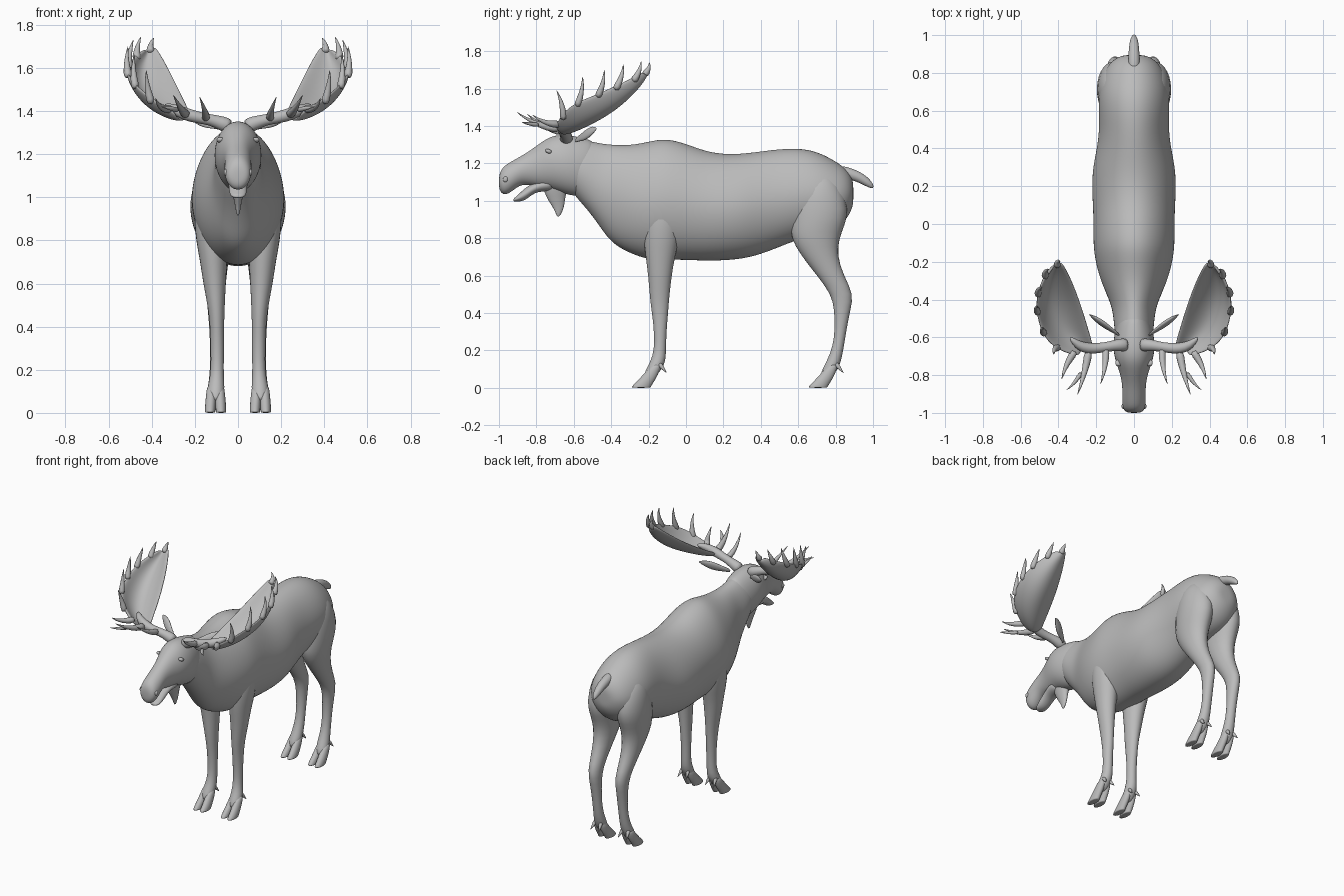
import bpy, bmesh, math
from mathutils import Vector as V

coat = bpy.data.materials.new("grey_coat")
coat.diffuse_color = (0.5, 0.5, 0.5, 1)


def finish(name, bm, mirror=False, sub=1, thick=0):
    bmesh.ops.recalc_face_normals(bm, faces=bm.faces)
    me = bpy.data.meshes.new(name)
    bm.to_mesh(me)
    bm.free()
    me.materials.append(coat)
    ob = bpy.data.objects.new(name, me)
    bpy.context.collection.objects.link(ob)
    for p in me.polygons:
        p.use_smooth = True
    if mirror:
        ob.modifiers.new("mirror", 'MIRROR').use_mirror_merge = False
    if thick:
        m = ob.modifiers.new("thickness", 'SOLIDIFY')
        m.thickness, m.offset = thick, 0
    if sub:
        m = ob.modifiers.new("smooth", 'SUBSURF')
        m.levels = m.render_levels = sub
    return ob


def add_loft(bm, rings, n=16, taper=0):
    """Skin elliptical rings given as (centre, radius vector u, radius vector v)."""
    loops = []
    for c, u, v in rings:
        loop = []
        for i in range(n):
            a = 2 * math.pi * i / n
            k = 1 - taper * max(0, math.sin(a))
            loop.append(bm.verts.new(V(c) + V(u) * math.cos(a) * k + V(v) * math.sin(a)))
        loops.append(loop)
    for a, b in zip(loops, loops[1:]):
        for i in range(n):
            bm.faces.new((a[i], a[(i + 1) % n], b[(i + 1) % n], b[i]))
    bm.faces.new(loops[0])
    bm.faces.new(loops[-1])


def along_y(name, rows, taper=0.0):
    """Rows of (y, top, bottom, half width)."""
    bm = bmesh.new()
    add_loft(bm, [((0, y, (t + b) / 2), (w, 0, 0), (0, 0, (t - b) / 2)) for y, t, b, w in rows], 20, taper)
    return finish(name, bm, sub=2)


def add_column(bm, rows, n=14):
    """Rows of (z, x, y, x radius, y radius)."""
    add_loft(bm, [((x, y, z), (rx, 0, 0), (0, ry, 0)) for z, x, y, rx, ry in rows], n)


def add_tube(bm, pts, n=8):
    """Points of (x, y, z, radius)."""
    rings = []
    for i, p in enumerate(pts):
        a, b = pts[max(i - 1, 0)], pts[min(i + 1, len(pts) - 1)]
        d = (V(b[:3]) - V(a[:3])).normalized()
        u = d.cross(V((0.3, 0.2, 1))).normalized()
        rings.append((p[:3], u * p[3], d.cross(u) * p[3]))
    add_loft(bm, rings, n)


def add_tine(bm, root, tip, r, bend=(0, 0, 0)):
    root, tip = V(root), V(tip)
    pts = []
    for t, k in ((0, 1), (0.3, 0.8), (0.65, 0.45), (0.93, 0.14), (1, 0.04)):
        p = root.lerp(tip, t) + V(bend) * 4 * t * (1 - t)
        pts.append((*p, r * k))
    add_tube(bm, pts)


# Torso with neck, from throat to rump
along_y("torso", [
    (-.64, 1.31, 1.10, .07), (-.60, 1.335, 1.03, .10), (-.53, 1.325, .955, .108), (-.46, 1.31, .86, .115),
    (-.40, 1.303, .77, .135), (-.30, 1.30, .715, .18), (-.20, 1.32, .68, .208), (-.11, 1.34, .68, .22),
    (0, 1.31, .68, .218), (.1, 1.27, .675, .222), (.2, 1.253, .677, .227), (.3, 1.255, .685, .222),
    (.4, 1.268, .71, .20), (.5, 1.28, .75, .187), (.6, 1.285, .79, .19), (.7, 1.268, .81, .19),
    (.8, 1.215, .84, .165), (.86, 1.17, .90, .125), (.89, 1.12, .96, .075), (.895, 1.08, 1.0, .03)], .1)

# Head, lower jaw and dewlap
along_y("head", [
    (-.48, 1.31, 1.08, .06), (-.52, 1.33, 1.03, .09), (-.58, 1.345, 1.02, .105), (-.65, 1.357, 1.035, .113),
    (-.72, 1.35, 1.06, .102), (-.78, 1.31, 1.07, .078), (-.84, 1.265, 1.085, .064), (-.89, 1.235, 1.085, .062),
    (-.94, 1.208, 1.04, .064), (-.975, 1.185, 1.03, .06), (-.995, 1.155, 1.05, .045), (-1.0, 1.12, 1.08, .02)])
along_y("lower_jaw", [
    (-.70, 1.14, 1.05, .06), (-.76, 1.12, 1.05, .055), (-.81, 1.10, 1.045, .045), (-.86, 1.07, 1.0, .042),
    (-.90, 1.03, .995, .038), (-.918, 1.015, .996, .025), (-.922, 1.01, 1.0, .01)])
bm = bmesh.new()
add_column(bm, [(1.12, 0, -.69, .05, .09), (1.05, 0, -.70, .035, .062), (1.0, 0, -.692, .022, .045),
                (.96, 0, -.68, .014, .028), (.925, 0, -.682, .008, .012), (.915, 0, -.683, .003, .004)])
finish("dewlap", bm)

# Eyes with a thin lid rim, and nostrils
bm = bmesh.new()
add_loft(bm, [((x, -.735, 1.265), (0, .019 * k, -.004 * k), (0, 0, .013 * k))
              for x, k in ((.06, .9), (.088, 1), (.096, .75), (.099, .2))], 12)
finish("eyes", bm, mirror=True)
bm = bmesh.new()
add_loft(bm, [((x, -.965, 1.115), (0, .014 * k, .008 * k), (0, -.006 * k, .016 * k))
              for x, k in ((.04, 1), (.061, 1), (.065, .6), (.066, .15))], 10)
finish("nostrils", bm, mirror=True)

# Ears: flattened leaves pointing out and back
bm = bmesh.new()
base, tip = V((.075, -.59, 1.325)), V((.238, -.478, 1.385))
axis = (tip - base).normalized()
up = V((0, .35, .94)).normalized()
side = axis.cross(up).normalized()
add_loft(bm, [(base.lerp(tip, t), up * r, side * r * .4) for t, r in
              ((0, .018), (.2, .02), (.42, .034), (.65, .036), (.85, .023), (.96, .009), (1, .002))], 12)
finish("ears", bm, mirror=True)

# Tail
bm = bmesh.new()
add_tube(bm, [(0, .80, 1.165, .03), (0, .87, 1.147, .033), (0, .93, 1.125, .028), (0, .97, 1.098, .023),
              (0, .993, 1.078, .013), (0, 1.0, 1.07, .004)], 12)
finish("tail", bm, sub=2)

# Front legs
bm = bmesh.new()
add_column(bm, [
    (1.08, .12, -.11, .04, .05), (1.0, .12, -.115, .078, .10), (.9, .122, -.125, .085, .105),
    (.8, .12, -.13, .077, .10), (.7, .113, -.138, .064, .08), (.6, .109, -.139, .054, .064),
    (.47, .099, -.142, .037, .052), (.38, .097, -.138, .033, .042), (.3, .096, -.138, .032, .034),
    (.2, .096, -.138, .03, .032), (.14, .1, -.15, .037, .042), (.1, .103, -.172, .042, .042), (.05, .104, -.2, .03, .035)])
finish("front_legs", bm, mirror=True)

# Hind legs with thighs and hocks
bm = bmesh.new()
add_column(bm, [
    (1.16, .085, .71, .05, .07), (1.08, .1, .71, .09, .125), (.95, .107, .718, .095, .158),
    (.87, .108, .705, .09, .148), (.8, .108, .69, .081, .133), (.71, .108, .71, .066, .10),
    (.6, .106, .772, .05, .073), (.5, .102, .837, .041, .062), (.42, .1, .836, .036, .045),
    (.32, .098, .828, .032, .032), (.22, .098, .815, .031, .03), (.14, .1, .79, .037, .04),
    (.1, .103, .77, .042, .042), (.05, .104, .745, .03, .035)])
finish("hind_legs", bm, mirror=True)

# Cloven hooves and dewclaws for both leg pairs
for name, y in (("front_hooves", -.155), ("hind_hooves", .79)):
    bm = bmesh.new()
    for s in (-1, 1):
        x = .104 + s * .02
        add_column(bm, [(.13, x, y, .02, .025), (.09, x, y - .022, .025, .038),
                        (.05, x + s * .003, y - .048, .026, .046), (.015, x + s * .005, y - .078, .026, .053),
                        (.004, x + s * .005, y - .084, .025, .054), (0, x + s * .005, y - .085, .024, .053)], 10)
        add_tine(bm, (x, y + .01, .13), (x + s * .012, y + .052, .08), .016)
    finish(name, bm, mirror=True)

# Antler beams and forward brow tines
bm = bmesh.new()
add_tube(bm, [(.03, -.64, 1.325, .04), (.08, -.64, 1.345, .034), (.13, -.648, 1.36, .026), (.19, -.658, 1.37, .028),
              (.25, -.66, 1.388, .032), (.30, -.64, 1.41, .025), (.34, -.60, 1.43, .008)], 12)
add_tine(bm, (.15, -.655, 1.365), (.178, -.85, 1.465), .024, (-.012, 0, -.02))
add_tine(bm, (.24, -.67, 1.385), (.30, -.905, 1.475), .027, (-.008, 0, -.025))
add_tine(bm, (.278, -.785, 1.405), (.357, -.878, 1.42), .015, (0, -.012, 0))
add_tine(bm, (.31, -.67, 1.41), (.382, -.822, 1.46), .025, (.012, 0, -.02))
finish("antler_beams", bm, mirror=True)

# Antler palms: cupped sheets between an inner rear edge and an outer edge
inner = [(.215, -.65, 1.38), (.235, -.58, 1.42), (.26, -.49, 1.475), (.29, -.40, 1.535),
         (.325, -.31, 1.605), (.36, -.24, 1.665), (.385, -.205, 1.70)]
outer = [(.29, -.70, 1.395), (.39, -.675, 1.45), (.475, -.61, 1.52), (.515, -.49, 1.565),
         (.515, -.39, 1.61), (.48, -.29, 1.655), (.43, -.23, 1.69)]
bm = bmesh.new()
rows = []
for a, b in zip(inner, outer):
    a, b = V(a), V(b)
    sag = V((.03, .03, -.08)) * (b - a).length / .24
    rows.append([bm.verts.new(a.lerp(b, i / 6) + sag * 4 * (i / 6) * (1 - i / 6)) for i in range(7)])
for r, q in zip(rows, rows[1:]):
    for i in range(6):
        bm.faces.new((r[i], r[i + 1], q[i + 1], q[i]))
finish("antler_palms", bm, mirror=True, sub=2, thick=.018)

# Points rising from the outer rim of each palm
bm = bmesh.new()
for root, tip in (((.40, -.655, 1.43), (.425, -.692, 1.59)), ((.475, -.585, 1.50), (.48, -.553, 1.665)),
                  ((.508, -.475, 1.55), (.51, -.437, 1.70)), ((.508, -.38, 1.59), (.485, -.335, 1.73)),
                  ((.47, -.285, 1.635), (.45, -.24, 1.745)), ((.405, -.225, 1.67), (.39, -.197, 1.74))):
    add_tine(bm, root, tip, .024, (.008, .012, 0))
finish("antler_points", bm, mirror=True)
